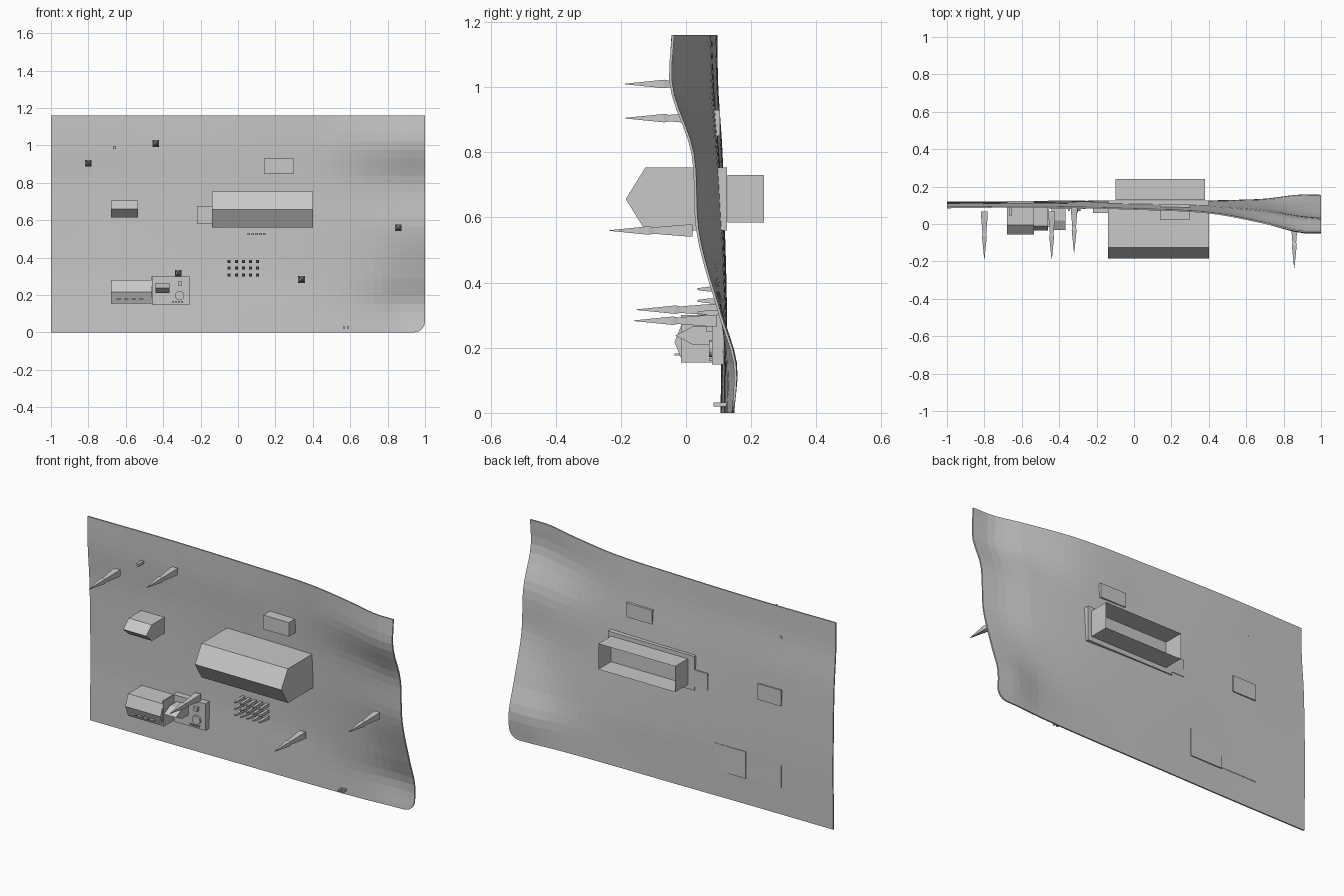
import bpy, bmesh, math

if "Cube" in bpy.data.objects:
    bpy.data.objects.remove(bpy.data.objects["Cube"])

grey = bpy.data.materials.new("plain grey")
grey.diffuse_color = (0.58, 0.58, 0.58, 1)
grey.use_nodes = True
grey.node_tree.nodes["Principled BSDF"].inputs["Base Color"].default_value = grey.diffuse_color


def make(name, verts, faces, fix=True):
    me = bpy.data.meshes.new(name)
    me.from_pydata(verts, [], faces)
    if fix:
        bm = bmesh.new()
        bm.from_mesh(me)
        bmesh.ops.recalc_face_normals(bm, faces=bm.faces)
        bm.to_mesh(me)
        bm.free()
    me.materials.append(grey)
    ob = bpy.data.objects.new(name, me)
    bpy.context.collection.objects.link(ob)
    return ob


# Shape of the warped panel: depth (y) at control columns x and rows z
XS = [-1, -.5, 0, .4, .7, .88, 1]
ZS = [0, .15, .3, .55, .8, 1.0, 1.16]
Y = [[.11, .112, .118, .122, .13, .143, .145],
     [.112, .115, .12, .122, .13, .152, .15],
     [.115, .118, .122, .12, .11, .11, .105],
     [.112, .115, .115, .105, .08, .05, .037],
     [.105, .108, .10, .09, .06, .03, .02],
     [.09, .095, .085, .07, .01, -.038, -.045],
     [.088, .092, .08, .06, .005, -.038, -.04]]


def interp(ts, vs, t):
    # cubic interpolation with finite-difference tangents
    n = len(ts)
    i = max(k for k in range(n - 1) if ts[k] <= t or k == 0)

    def tan(k):
        a, b = max(k - 1, 0), min(k + 1, n - 1)
        return (vs[b] - vs[a]) / (ts[b] - ts[a])
    h = ts[i + 1] - ts[i]
    u = (t - ts[i]) / h
    return ((2*u**3 - 3*u**2 + 1) * vs[i] + (u**3 - 2*u**2 + u) * h * tan(i)
            + (3*u**2 - 2*u**3) * vs[i + 1] + (u**3 - u**2) * h * tan(i + 1))


def depth(x, z):
    return interp(ZS, [interp(XS, row, x) for row in Y], z)


# Warped panel with one rounded lower corner
R = .06
rows = [0, .006, .02, .04] + [R + (1.16 - R) * k / 24 for k in range(25)]
NX = 44
verts, faces = [], []
for z in rows:
    xmax = 1 if z >= R else 1 - R + math.sqrt(R*R - (R - z)**2)
    for i in range(NX + 1):
        x = -1 + 2 * i / NX
        if x > .85:
            x = .85 + (x - .85) * (xmax - .85) / .15
        verts.append((x, depth(x, z), z))
W = NX + 1
for j in range(len(rows) - 1):
    for i in range(NX):
        a = j * W + i
        faces.append((a, a + 1, a + W + 1, a + W))
panel = make("warped_panel", verts, faces, False)
sol = panel.modifiers.new("thickness", 'SOLIDIFY')
sol.thickness = .008
sol.offset = 0


def extrude_x(name, x0, x1, prof):
    # prism along x from a (y, z) outline
    n = len(prof)
    v = [(x0, y, z) for y, z in prof] + [(x1, y, z) for y, z in prof]
    f = [tuple(range(n)), tuple(range(n, 2*n))]
    f += [(i, (i+1) % n, n + (i+1) % n, n + i) for i in range(n)]
    return make(name, v, f)


def box(name, x0, x1, y0, y1, z0, z1):
    return extrude_x(name, x0, x1, [(y0, z0), (y1, z0), (y1, z1), (y0, z1)])


def nosed(name, x0, x1, z0, z1, tip, shoulder, back):
    # box whose front comes to a horizontal ridge
    return extrude_x(name, x0, x1, [(back, z0), (shoulder, z0), (tip, (z0+z1)/2),
                                    (shoulder, z1), (back, z1)])


# Ridged housings
nosed("main_housing", -.14, .40, .56, .753, -.185, -.125, .126)
nosed("upper_left_housing", -.68, -.535, .615, .705, -.055, -.005, .124)
nosed("lower_left_housing", -.68, -.46, .155, .28, -.035, -.01, .121)
nosed("small_housing", -.44, -.365, .21, .265, -.033, .02, .126)

# Open tray behind the main housing
x0, x1, z0, z1 = -.10, .38, .585, .73
ring = [(x0, z0), (x1, z0), (x1, z1), (x0, z1)]
make("rear_tray", [(x, .127, z) for x, z in ring] + [(x, .24, z) for x, z in ring],
     [(0, 1, 2, 3)] + [(i, (i+1) % 4, 4 + (i+1) % 4, 4 + i) for i in range(4)])

# Flat boxes and plates
box("upper_box", .14, .30, .025, .104, .85, .93)
box("side_plate", -.22, -.14, .058, .122, .58, .675)
box("control_plate", -.46, -.26, .08, .126, .148, .30)
box("control_divider", -.462, -.455, -.015, .12, .155, .30)
box("control_square", -.322, -.30, .062, .082, .25, .272)
box("corner_block", -.668, -.652, .045, .10, .982, .998)

# Round dial on the control plate
bpy.ops.mesh.primitive_cylinder_add(vertices=16, radius=.025, depth=.012,
                                    location=(-.312, .076, .197),
                                    rotation=(math.pi/2, 0, 0))
dial = bpy.context.object
dial.name = "control_dial"
dial.data.materials.append(grey)

# Rows of tiny buttons
for i in range(4):
    x = -.65 + i * .04
    box(f"housing_button_{i}", x, x + .025, -.035, -.005, .176, .183)
    x = -.352 + i * .016
    box(f"control_button_{i}", x, x + .009, .07, .082, .16, .167)
for i in range(5):
    x = .05 + i * .021
    box(f"strip_button_{i}", x, x + .014, .08, .115, .52, .532)
for x in (.562, .583):
    box("lower_peg", x, x + .01, .085, .13, .02, .032)


def spike(name, x, z, parts):
    # stacked square frustums: list of (y, half width), each run closed
    v, f = [], []
    for y, w in parts:
        v += [(x-w, y, z-w), (x+w, y, z-w), (x+w, y, z+w), (x-w, y, z+w)]
    for k in range(len(parts) - 1):
        a = 4 * k
        f += [(a+i, a+(i+1) % 4, a+4+(i+1) % 4, a+4+i) for i in range(4)]
    f += [(0, 1, 2, 3), tuple(range(len(v) - 4, len(v)))]
    return make(name, v, f)


# Long spikes: slender tip over a widening base
for n, (x, z, tip) in enumerate([(-.80, .905, -.187), (-.44, 1.01, -.187),
                                 (-.32, .317, -.152), (.34, .283, -.16),
                                 (.857, .56, -.235)]):
    spike(f"spike_{n}", x, z, [(tip, .001), (tip + .12, .013), (tip + .135, .010),
                               (tip + .235, .018), (tip + .255, .018)])

# Grid of short pegs
for i in range(5):
    for j in range(3):
        x, z = -.047 + i * .038, .38 - j * .036
        spike(f"peg_{i}_{j}", x, z, [(.036, .003), (.075, .008), (.12, .008)])
